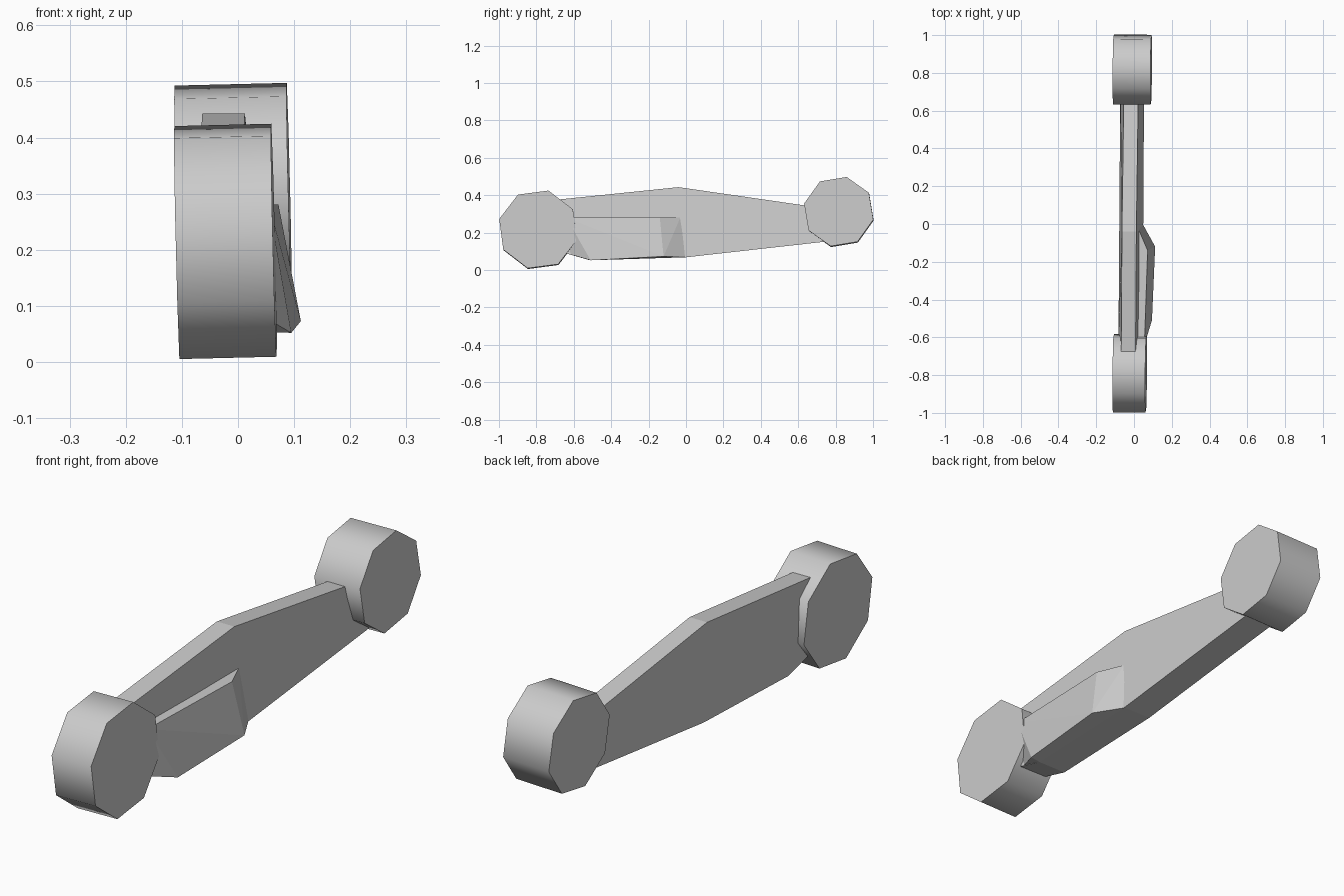
import bpy, bmesh, math
from mathutils import Matrix, Vector

if "Cube" in bpy.data.objects:
    bpy.data.objects.remove(bpy.data.objects["Cube"])

grey = bpy.data.materials.new("plain_grey")
grey.diffuse_color = (0.6, 0.6, 0.6, 1)
grey.use_nodes = True
grey.node_tree.nodes["Principled BSDF"].inputs["Base Color"].default_value = grey.diffuse_color


def finish(name, bm):
    bmesh.ops.recalc_face_normals(bm, faces=bm.faces[:])
    mesh = bpy.data.meshes.new(name)
    bm.to_mesh(mesh)
    bm.free()
    mesh.materials.append(grey)
    obj = bpy.data.objects.new(name, mesh)
    bpy.context.collection.objects.link(obj)
    return obj


# Eight-sided end hubs, their axes running across the arm with a slight lean
def hub(name, centre, radius, depth, phase):
    bm = bmesh.new()
    angles = [math.radians(phase + 45 * i) for i in range(8)]
    rings = [[bm.verts.new((x, radius * math.cos(a), radius * math.sin(a)))
              for a in angles] for x in (-depth / 2, depth / 2)]
    for ring in rings:
        bm.faces.new(ring)
    for i in range(8):
        j = (i + 1) % 8
        bm.faces.new((rings[0][i], rings[0][j], rings[1][j], rings[1][i]))
    lean = Matrix.Rotation(-0.0095, 4, 'Z') @ Matrix.Rotation(-0.024, 4, 'Y')
    bmesh.ops.transform(bm, matrix=Matrix.Translation(centre) @ lean, verts=bm.verts[:])
    obj = finish(name, bm)
    bpy.ops.object.select_all(action='DESELECT')
    obj.select_set(True)
    bpy.context.view_layer.objects.active = obj
    bpy.ops.object.shade_smooth_by_angle(angle=math.radians(60))


hub("front_hub", (-0.0225, -0.79, 0.215), 0.215, 0.173, 75)
hub("back_hub", (-0.009, 0.8175, 0.31), 0.19, 0.2, 77)

# Arm: a side profile of (y, z), narrower along its top edge
top = [(-0.69, 0.376), (-0.04, 0.443), (0.74, 0.33)]
bottom = [(0.74, 0.151), (0.0, 0.068), (-0.52, 0.054), (-0.64, 0.088)]
profile = [(y, z, 0.038) for y, z in top] + [(y, z, 0.063) for y, z in bottom]
bm = bmesh.new()
sides = [[bm.verts.new((-0.024 + 0.0095 * y - 0.03 * (z - 0.4) + s * w, y, z))
          for y, z, w in profile] for s in (-1, 1)]
for side in sides:
    bm.faces.new(side)
for i in range(len(profile)):
    j = (i + 1) % len(profile)
    bm.faces.new((sides[0][i], sides[0][j], sides[1][j], sides[1][i]))
finish("arm", bm)

# Raised wedge on the right flank, rooted inside the arm
outer = [(0.072, -0.14, 0.281), (0.112, -0.12, 0.073),
         (0.095, -0.51, 0.052), (0.055, -0.64, 0.281)]
root = [(0.025, -0.03, 0.281), (0.046, 0.0, 0.068), (0.042, -0.52, 0.054),
        (0.03, -0.64, 0.09), (0.01, -0.66, 0.281)]
bm = bmesh.new()
for p in outer + root:
    bm.verts.new(Vector(p))
bmesh.ops.convex_hull(bm, input=bm.verts[:])
bmesh.ops.dissolve_limit(bm, angle_limit=math.radians(2),
                         verts=bm.verts[:], edges=bm.edges[:])
finish("side_wedge", bm)
